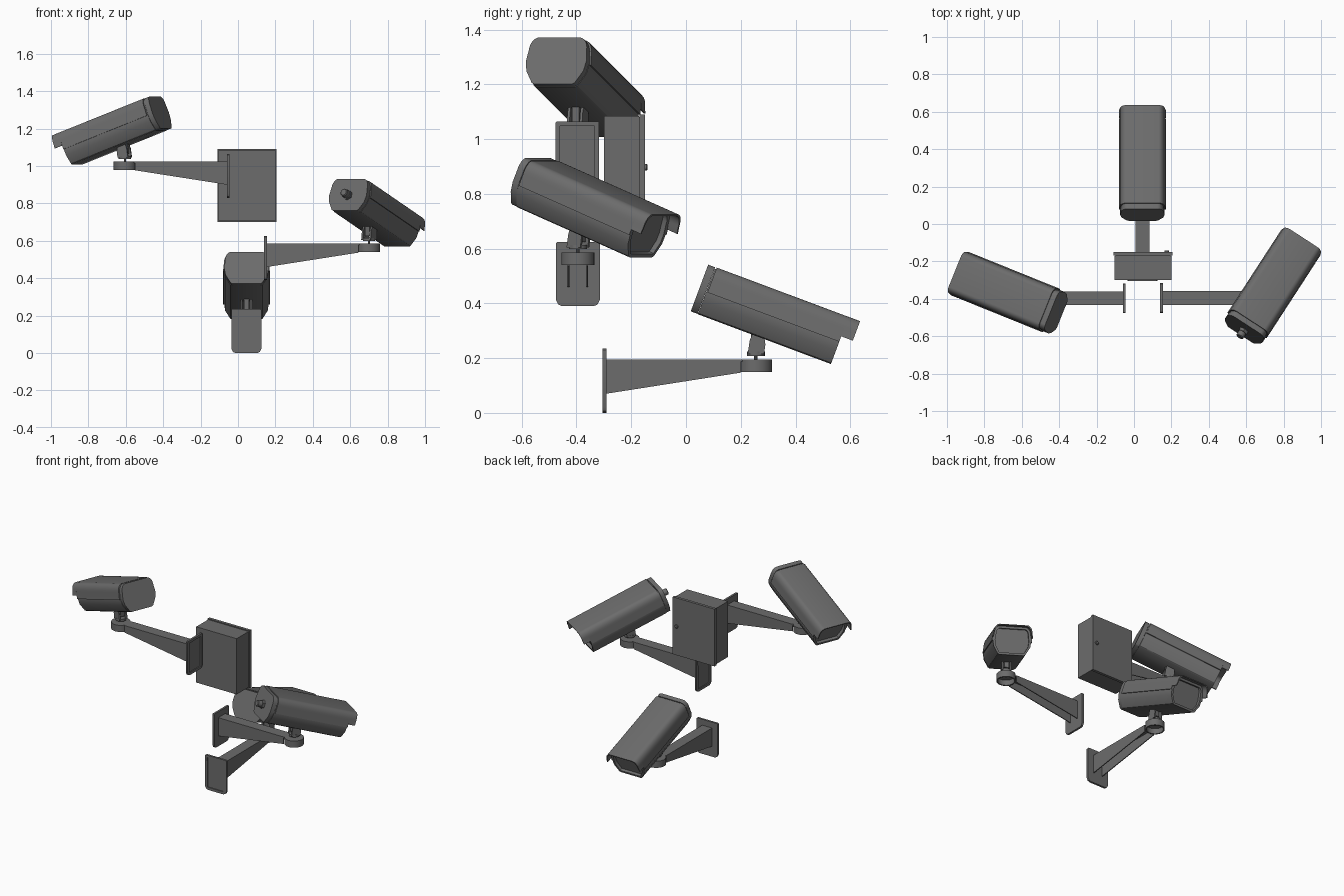
import bpy, bmesh, math
from mathutils import Matrix

if "Cube" in bpy.data.objects:
    bpy.data.objects.remove(bpy.data.objects["Cube"])

grey = bpy.data.materials.new("dark_grey_metal")
grey.diffuse_color = (0.15, 0.15, 0.15, 1)
grey.use_nodes = True
grey.node_tree.nodes["Principled BSDF"].inputs["Base Color"].default_value = grey.diffuse_color

T = lambda x, y, z: Matrix.Translation((x, y, z))
R = lambda deg, axis: Matrix.Rotation(math.radians(deg), 4, axis)


def finish(name, bm, mat, smooth=True):
    bmesh.ops.recalc_face_normals(bm, faces=bm.faces[:])
    mesh = bpy.data.meshes.new(name)
    bm.to_mesh(mesh)
    bm.free()
    mesh.materials.append(grey)
    ob = bpy.data.objects.new(name, mesh)
    bpy.context.collection.objects.link(ob)
    ob.matrix_world = mat
    if smooth:
        bpy.ops.object.select_all(action='DESELECT')
        ob.select_set(True)
        bpy.context.view_layer.objects.active = ob
        bpy.ops.object.shade_smooth_by_angle(angle=math.radians(32))
    return ob


def prism(name, pts, a, b, mat, recess=None):
    """Extrude a (y, z) outline along x; recess = (end, margin, depth)."""
    bm = bmesh.new()
    rings = [[bm.verts.new((x, y, z)) for y, z in pts] for x in (a, b)]
    ends = [bm.faces.new(r) for r in rings]
    n = len(pts)
    for i in range(n):
        j = (i + 1) % n
        bm.faces.new((rings[0][i], rings[0][j], rings[1][j], rings[1][i]))
    bmesh.ops.recalc_face_normals(bm, faces=bm.faces[:])
    if recess:
        end, margin, depth = recess
        f = ends[end]
        bmesh.ops.inset_region(bm, faces=[f], thickness=margin)
        out = bmesh.ops.extrude_discrete_faces(bm, faces=[f])["faces"][0]
        bmesh.ops.translate(bm, verts=out.verts[:], vec=(-depth if end else depth, 0, 0))
    return finish(name, bm, mat)


def rect(y0, y1, z0, z1):
    return [(y0, z0), (y1, z0), (y1, z1), (y0, z1)]


def lathe(name, prof, mat, n=32):
    """Spin a closed (radius, z) outline about z."""
    bm = bmesh.new()
    vs = [bm.verts.new((r, 0, z)) for r, z in prof]
    es = [bm.edges.new((vs[i], vs[i + 1])) for i in range(len(vs) - 1)]
    bmesh.ops.spin(bm, geom=vs + es, cent=(0, 0, 0), axis=(0, 0, 1),
                   angle=math.tau, steps=n, use_duplicate=False)
    bmesh.ops.remove_doubles(bm, verts=bm.verts[:], dist=1e-5)
    return finish(name, bm, mat)


def mirror(half):
    return half + [(-y, z) for y, z in reversed(half)]


def shroud_half(w, top, low):
    """Half section of the cover: flared side and rounded upper corner."""
    pts = [(w, low), (w - .005, top - .05)]
    for k in range(1, 7):
        a = k / 6 * math.pi / 2
        pts.append((w - .039 + .034 * math.cos(a), top - .05 + .05 * math.sin(a)))
    return pts


def shroud(low):
    outer, inner = shroud_half(.125, .184, low), shroud_half(.119, .178, low)
    return mirror(outer) + list(reversed(mirror(inner)))


def bracket(tag, m):
    # wall plate with recessed back
    plate = mirror([(.058, 0), (.072, .006), (.08, .022), (.08, .23), (.075, .235)])
    prism(tag + "_wall_plate", plate, 0, .014, m, (0, .018, .006))
    # hollow tapered arm: top web and two side walls, open underneath
    prism(tag + "_arm_top", rect(-.034, .034, .187, .195), .013, .53, m)
    side = [(.013, .07), (.505, .147), (.505, .195), (.013, .195)]
    for s, nm in ((-1, "left"), (1, "right")):
        # profile drawn in x,z and extruded sideways
        prism(f"{tag}_arm_side_{nm}", [(-x, z) for x, z in side],
              s * .034 - .003, s * .034 + .003, m @ R(90, 'Z'))
    # end cup, open underneath
    lathe(tag + "_arm_cup", [(0, .195), (.06, .195), (.06, .15), (.052, .15),
                             (.052, .186), (0, .186)], m @ T(.56, 0, 0))


def camera(tag, m, gland):
    # swivel fork under the housing
    lathe(tag + "_swivel_base", [(0, .208), (.033, .208), (.033, .224), (0, .224)], m, 20)
    prong = [(-.03, .215), (.03, .215), (.035, .25), (.03, .285), (-.01, .295), (-.022, .265)]
    for s, nm in ((-1, "left"), (1, "right")):
        prism(f"{tag}_swivel_prong_{nm}", [(-x, z) for x, z in prong],
              s * .025 - .005, s * .025 + .005, m @ R(90, 'Z'))
    prism(tag + "_swivel_tongue", rect(-.014, .014, .235, .30), -.018, .024, m)
    lathe(tag + "_swivel_pin", [(0, .18), (.006, .18), (.006, .21), (0, .21)], m, 10)

    # pitched housing
    h = m @ T(-.238, 0, .37) @ R(20.5, 'Y')
    low = [(.076, 0), (.086, .005), (.114, .052)]
    body = mirror(low + shroud_half(.119, .178, .09))
    prism(tag + "_housing_body", body, .028, .547, h, (1, .014, .02))
    cap = mirror([(.074, .001), (.085, .007), (.112, .052)] + shroud_half(.119, .183, .09))
    prism(tag + "_rear_cap", cap, 0, .027, h)
    prism(tag + "_top_cover", shroud(.087), .033, .547, h)
    prism(tag + "_front_visor", shroud(.108), .547, .592, h)
    # cable gland on the rear cap
    if gland:
        g = h @ T(0, 0, .09) @ R(-90, 'Y')
        lathe(tag + "_cable_nut", [(0, -.002), (.028, -.002), (.028, .016), (0, .016)], g, 6)
        lathe(tag + "_cable_gland", [(0, .014), (.021, .014), (.021, .042),
                                     (.017, .046), (0, .046)], g, 20)


# tag, wall position, arm direction, camera heading, cable gland
for tag, pos, arm, heading, gland in (
        ("lower_camera", (.045, -.305, 0), 90, 90, False),
        ("left_camera", (-.045, -.397, .83), 180, 158, False),
        ("right_camera", (.14, -.395, .39), 0, 57, True)):
    m = T(*pos) @ R(arm, 'Z')
    bracket(tag, m)
    camera(tag, T(*(m @ T(.56, 0, 0)).translation) @ R(heading, 'Z'), gland)

# junction box: body, door and knob (extruded along y)
b = R(90, 'Z')
prism("box_body", rect(-.2, .105, .705, 1.085), -.30, -.172, b)
prism("box_seam", rect(-.195, .1, .71, 1.08), -.174, -.168, b)
prism("box_door", rect(-.205, .11, .70, 1.09), -.169, -.15, b)
lathe("door_knob", [(0, -.002), (.012, -.002), (.012, .006), (.009, .009), (0, .009)],
      T(.175, -.15, .897) @ R(-90, 'X'), 16)
